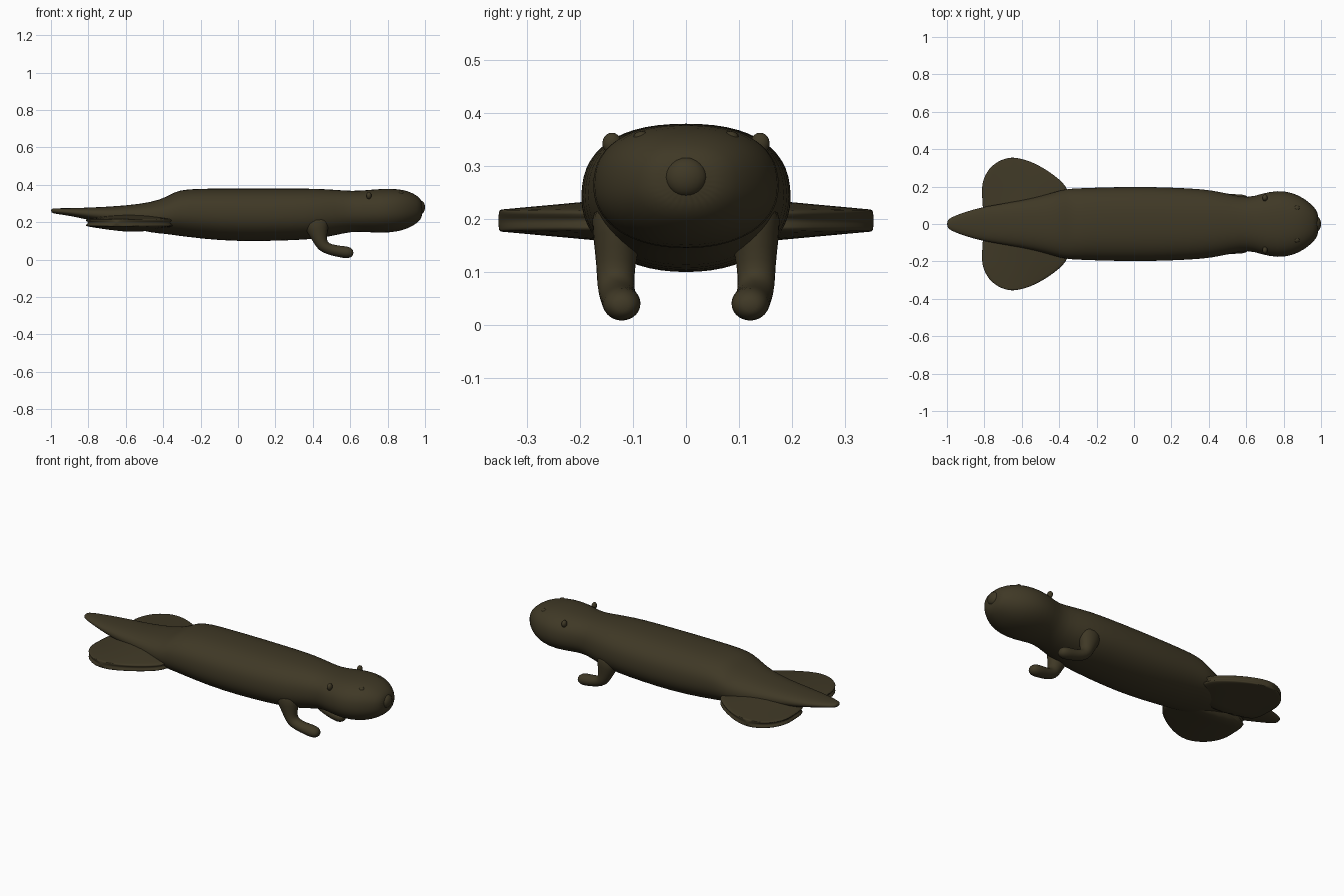
import bpy, bmesh, math
from mathutils import Vector

cube = bpy.data.objects.get("Cube")
if cube:
    bpy.data.objects.remove(cube, do_unlink=True)

fur = bpy.data.materials.new("dark_brown_fur")
fur.use_nodes = True
COLOR = (0.05, 0.04, 0.019, 1)
fur.diffuse_color = COLOR
fur.node_tree.nodes["Principled BSDF"].inputs["Base Color"].default_value = COLOR


def finish(name, bm, levels=1):
    """Turn a bmesh into a smooth, coloured object."""
    bmesh.ops.recalc_face_normals(bm, faces=bm.faces)
    for f in bm.faces:
        f.smooth = True
    mesh = bpy.data.meshes.new(name)
    bm.to_mesh(mesh)
    bm.free()
    mesh.materials.append(fur)
    obj = bpy.data.objects.new(name, mesh)
    bpy.context.collection.objects.link(obj)
    if levels:
        sub = obj.modifiers.new("smooth", "SUBSURF")
        sub.levels = sub.render_levels = levels
    return obj


def loft(name, rings, levels=1):
    """Skin a list of equal-length rings and cap both ends."""
    bm = bmesh.new()
    loops = [[bm.verts.new(p) for p in ring] for ring in rings]
    n = len(loops[0])
    for a, b in zip(loops, loops[1:]):
        for i in range(n):
            j = (i + 1) % n
            bm.faces.new((a[i], a[j], b[j], b[i]))
    bm.faces.new(loops[0])
    bm.faces.new(loops[-1])
    return finish(name, bm, levels)


def body_ring(x, w, bottom, top, power=2.4, n=28):
    """Rounded upright cross-section at x."""
    mid, h = (bottom + top) / 2, (top - bottom) / 2
    ring = []
    for i in range(n):
        a = math.tau * i / n
        c, s = math.cos(a), math.sin(a)
        e = 2 / (power if s > 0 else 2.15)
        ring.append((x, w * math.copysign(abs(c) ** e, c),
                     mid + h * math.copysign(abs(s) ** e, s)))
    return ring


def interp(table, v):
    """Piecewise linear lookup."""
    for (a, p), (b, q) in zip(table, table[1:]):
        if v <= b:
            return p + (q - p) * (v - a) / (b - a)
    return table[-1][1]


# Tail, trunk and head in one skin: x, half width, bottom, top
sections = [
    (-1.0, .018, .252, .272), (-.98, .036, .245, .275), (-.9, .066, .235, .275),
    (-.8, .095, .212, .278), (-.6, .125, .175, .288), (-.46, .16, .142, .308),
    (-.39, .183, .138, .332), (-.34, .190, .130, .362), (-.28, .193, .122, .379),
    (-.1, .199, .101, .381), (.1, .200, .097, .381), (.3, .192, .103, .381),
    (.42, .182, .110, .380), (.52, .158, .130, .374), (.61, .139, .150, .367),
    (.68, .163, .147, .371), (.77, .182, .142, .380), (.85, .168, .148, .379),
    (.91, .138, .166, .368), (.96, .096, .195, .342), (.988, .058, .227, .313),
]
loft("body", [body_ring(*s) for s in sections])

# Flat hind flippers with a groove around the rim
trailing = [(0, -.80), (.08, -.815), (.22, -.82), (.28, -.79), (.32, -.755),
            (.345, -.71), (.355, -.66)]
leading = [(0, -.34), (.18, -.34), (.22, -.37), (.26, -.42), (.3, -.48),
           (.33, -.54), (.345, -.58), (.355, -.64)]
steps = [0, .02, .1, .25, .42, .6, .75, .9, .98, 1]


def flipper_ring(y, side):
    x0, x1 = interp(trailing, y), interp(leading, y)
    dome = .036 * (1 - y / .37)
    mid = .197

    def edge(t, sign):
        rim = .012 if t in (0, 1) else .019
        return (x0 + (x1 - x0) * t, side * y,
                mid + sign * (rim + dome * math.sin(math.pi * t ** 1.1)))

    inset = min(.025, (x1 - x0) * .3)
    upper = [edge(t, 1) for t in steps]
    lower = [edge(t, -1) for t in reversed(steps)]
    return (upper + [(x1 - inset, side * y, mid)]
            + lower + [(x0 + inset, side * y, mid)])


for side, label in ((1, "left"), (-1, "right")):
    ys = [0, .08, .15, .2, .24, .28, .31, .335, .348, .355]
    loft(label + "_flipper", [flipper_ring(y, side) for y in ys])

    # Bent front leg ending in a rounded paw: x, y, z, side radius, depth radius
    path = [(.41, .125, .24, .060, .085), (.425, .130, .16, .046, .060),
            (.437, .133, .11, .037, .040), (.452, .133, .072, .036, .034),
            (.49, .129, .054, .035, .030), (.54, .123, .044, .037, .031),
            (.585, .121, .038, .038, .034), (.608, .121, .036, .028, .024),
            (.617, .121, .036, .012, .010)]
    rings = []
    for i, (x, y, z, ry, rn) in enumerate(path):
        a, b = path[max(i - 1, 0)], path[min(i + 1, len(path) - 1)]
        tangent = Vector((b[0] - a[0], 0, b[2] - a[2])).normalized()
        normal = tangent.cross(Vector((0, 1, 0)))
        ring = []
        for k in range(14):
            t = math.tau * k / 14
            p = Vector((x, y, z)) + normal * rn * math.sin(t)
            p.y += ry * math.cos(t)
            ring.append((p.x, p.y * side, p.z))
        rings.append(ring)
    loft(label + "_front_leg", rings)

    # Small ears and eyes
    for part, spot, size in (("ear", (.70, .140, .343), (.014, .018, .020)),
                             ("eye", (.87, .084, .353), (.017, .016, .013))):
        bm = bmesh.new()
        bmesh.ops.create_uvsphere(bm, u_segments=16, v_segments=10, radius=1)
        bmesh.ops.scale(bm, vec=size, verts=bm.verts)
        bmesh.ops.translate(bm, vec=(spot[0], spot[1] * side, spot[2]), verts=bm.verts)
        finish(label + "_" + part, bm, 0)

# Blunt round nose
bm = bmesh.new()
bmesh.ops.create_uvsphere(bm, u_segments=20, v_segments=12, radius=1)
bmesh.ops.scale(bm, vec=(.025, .040, .037), verts=bm.verts)
bmesh.ops.translate(bm, vec=(.975, 0, .279), verts=bm.verts)
finish("nose", bm, 0)
